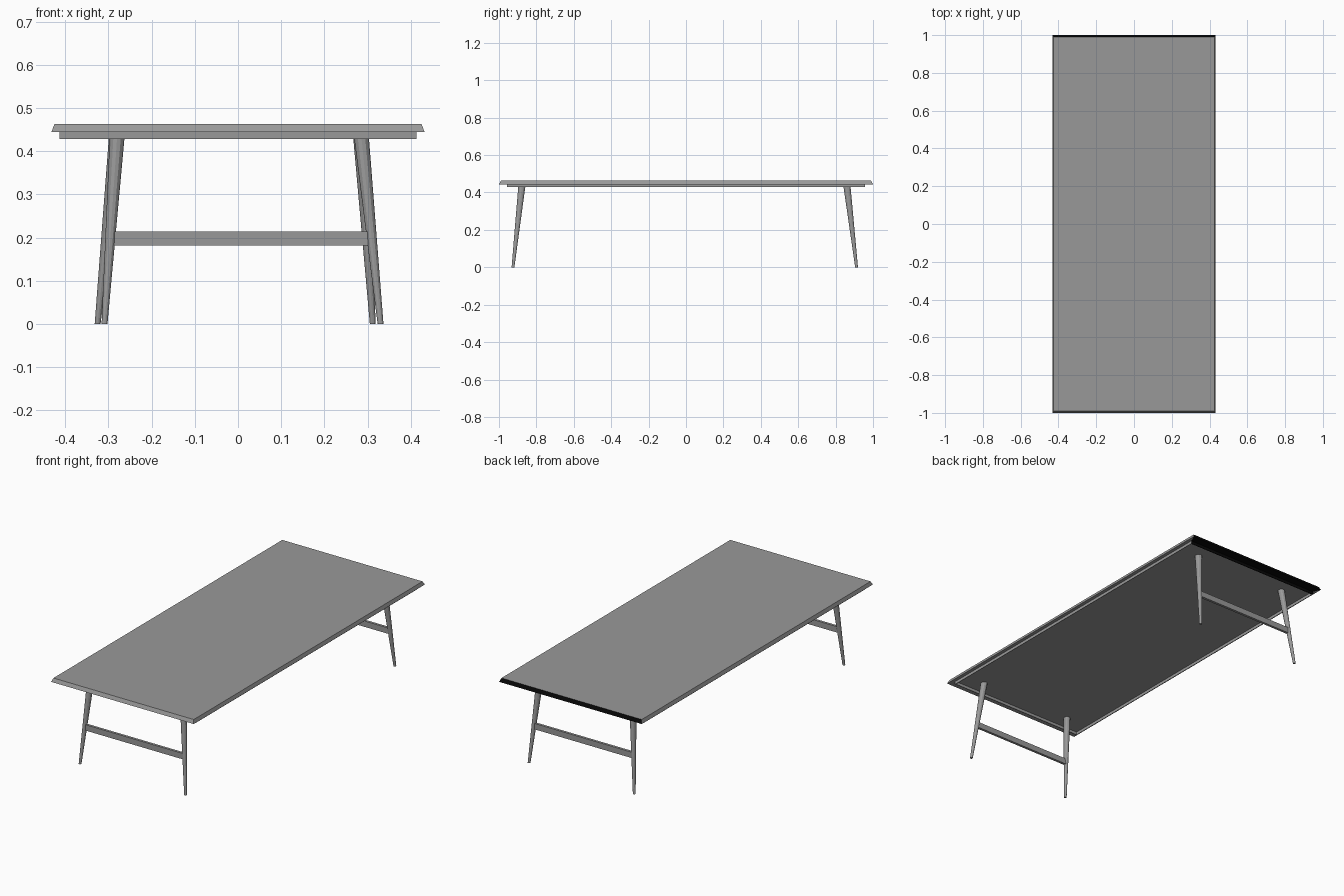
import bpy, bmesh
from mathutils import Vector

if "Cube" in bpy.data.objects:
    bpy.data.objects.remove(bpy.data.objects["Cube"])


def material(name, value):
    mat = bpy.data.materials.new(name)
    mat.diffuse_color = (value, value, value, 1)
    mat.use_nodes = True
    mat.node_tree.nodes["Principled BSDF"].inputs["Base Color"].default_value = mat.diffuse_color
    return mat


GREY, BLACK = material("grey", 0.318), material("black", 0.002)


def add_object(name, bm, is_black=None):
    bmesh.ops.recalc_face_normals(bm, faces=bm.faces)
    for f in bm.faces:
        f.material_index = int(bool(is_black and is_black(f)))
    mesh = bpy.data.meshes.new(name)
    bm.to_mesh(mesh)
    bm.free()
    mesh.materials.append(GREY)
    if is_black:
        mesh.materials.append(BLACK)
    ob = bpy.data.objects.new(name, mesh)
    bpy.context.collection.objects.link(ob)
    return ob


def ring_solid(name, rings, is_black=None, closed=False):
    """Rectangular rings (half x, half y, z) bridged in order, then capped or closed."""
    bm = bmesh.new()
    loops = [[bm.verts.new((sx * x, sy * y, z)) for sx, sy in ((-1, -1), (1, -1), (1, 1), (-1, 1))]
             for x, y, z in rings]
    pairs = list(zip(loops, loops[1:]))
    if closed:
        pairs.append((loops[-1], loops[0]))
    else:
        bm.faces.new(loops[0])
        bm.faces.new(loops[-1])
    for a, b in pairs:
        for i in range(4):
            j = (i + 1) % 4
            bm.faces.new((a[i], a[j], b[j], b[i]))
    return add_object(name, bm, is_black)


def leg(name, foot, top, r_foot=0.0068, r_top=0.0175, sides=12):
    """Splayed, tapered leg whose ends are cut level."""
    bm = bmesh.new()
    bmesh.ops.create_cone(bm, cap_ends=True, segments=sides,
                          radius1=r_foot, radius2=r_top, depth=2)
    for v in bm.verts:
        end = foot if v.co.z < 0 else top
        v.co = Vector((v.co.x, v.co.y * 1.1, 0)) + end
    return add_object(name, bm)


def stretcher(name, a, b, height=0.032, depth=0.014):
    """Flat rail between two points."""
    bm = bmesh.new()
    bmesh.ops.create_cube(bm, size=2)
    for v in bm.verts:
        end = a if v.co.x < 0 else b
        v.co = end + Vector((0, v.co.y * depth / 2, v.co.z * height / 2))
    return add_object(name, bm)


def back_end(f):
    return f.calc_center_median().y > 0.9555


# Table top: bevelled board with a dark back end
ring_solid("table_top", [(0.413, 0.957, 0.444), (0.432, 1.0, 0.444), (0.425, 0.99, 0.463)], back_end)

# Thin lip hanging under the board
ring_solid("under_lip", [(0.413, 0.957, 0.444), (0.413, 0.957, 0.428),
                         (0.410, 0.954, 0.428), (0.410, 0.954, 0.444)], back_end, closed=True)

# Leg frames: the back one is the front one turned round, so the splay differs
frames = {
    "front": dict(y_foot=-0.925, y_top=-0.878, feet=(-0.309, 0.330), tops=(-0.280, 0.286)),
    "back": dict(y_foot=0.912, y_top=0.861, feet=(-0.325, 0.312), tops=(-0.282, 0.284)),
}
for end, f in frames.items():
    joints = []
    for side, xf, xt in zip(("left", "right"), f["feet"], f["tops"]):
        foot = Vector((xf, f["y_foot"], 0))
        top = Vector((xt, f["y_top"], 0.43))
        leg(f"{end}_{side}_leg", foot, foot.lerp(top, 0.444 / 0.43))
        joints.append(foot.lerp(top, 0.198 / 0.43))
    stretcher(f"{end}_stretcher", *joints)
